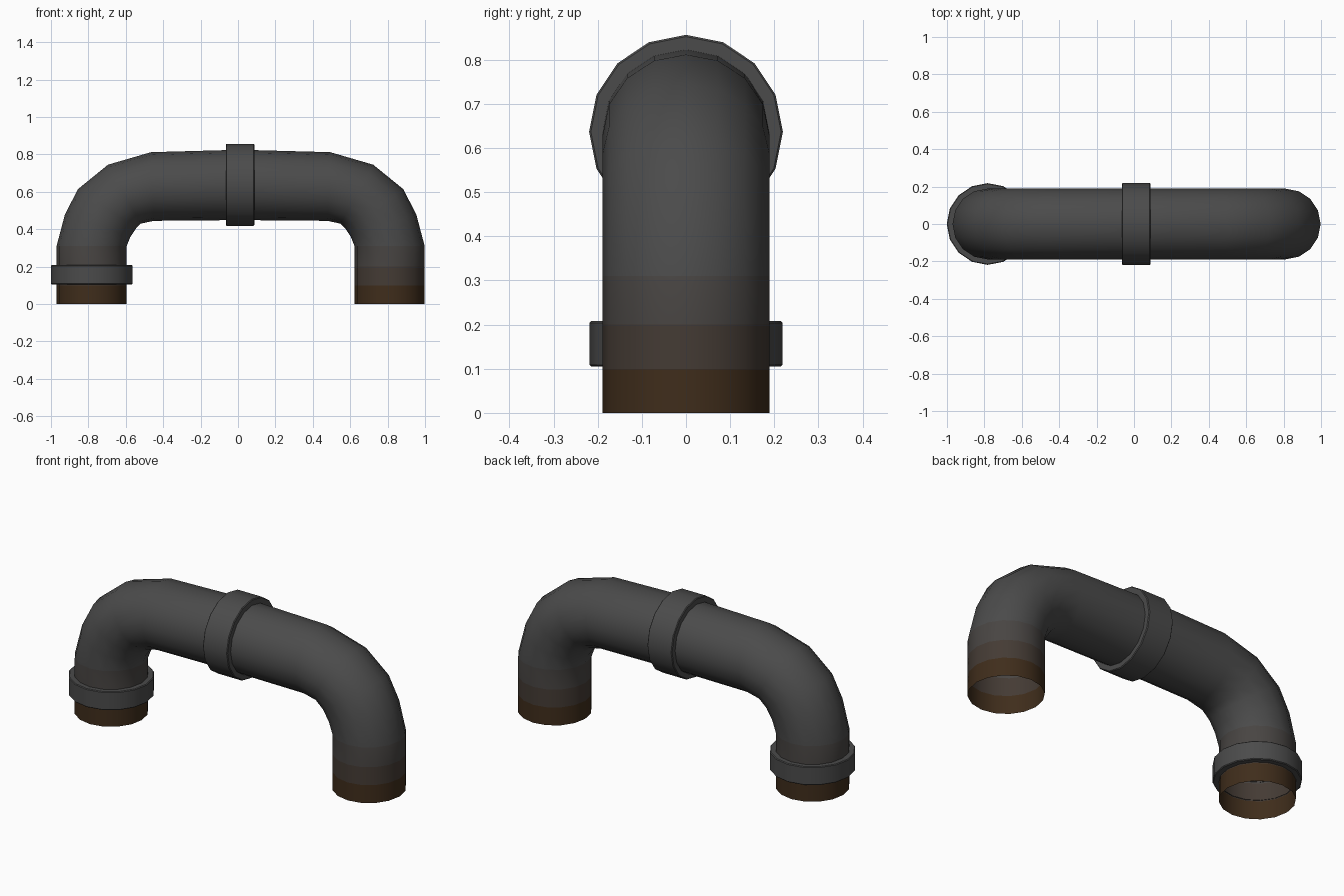
import bpy, math
from mathutils import Vector

if "Cube" in bpy.data.objects:
    bpy.data.objects.remove(bpy.data.objects["Cube"])

SIDES = 16


def material(name, rgb):
    m = bpy.data.materials.new(name)
    m.diffuse_color = (*rgb, 1)
    m.use_nodes = True
    m.node_tree.nodes["Principled BSDF"].inputs["Base Color"].default_value = m.diffuse_color
    return m


grey = (0.07, 0.07, 0.07)
rust = (0.05, 0.026, 0.011)


def blend(t):
    return [g + (r - g) * t for g, r in zip(grey, rust)]


# dark metal first, then increasingly rusty shades for the pipe feet
mats = [material("dark_metal", grey)] + [
    material(f"rust_{i}", blend(t)) for i, t in enumerate((0.25, 0.6, 1.0), 1)]


def tube(name, rings, shades=None):
    """Skin a list of (outer point, inner point, y radius) rings in the xz plane."""
    verts, faces = [], []
    for outer, inner, ry in rings:
        o, i = Vector((outer[0], 0, outer[1])), Vector((inner[0], 0, inner[1]))
        centre, half = (o + i) / 2, (o - i) / 2
        for k in range(SIDES):
            a = math.tau * k / SIDES
            verts.append(centre + half * math.cos(a) + Vector((0, ry * math.sin(a), 0)))
    for r in range(len(rings) - 1):
        for k in range(SIDES):
            n = (k + 1) % SIDES
            faces.append((r * SIDES + k, r * SIDES + n,
                          (r + 1) * SIDES + n, (r + 1) * SIDES + k))
    me = bpy.data.meshes.new(name)
    me.from_pydata(verts, [], faces)
    for m in mats:
        me.materials.append(m)
    if shades:
        for p in me.polygons:
            p.material_index = shades[p.index // SIDES]
    ob = bpy.data.objects.new(name, me)
    bpy.context.collection.objects.link(ob)
    bpy.ops.object.select_all(action='DESELECT')
    ob.select_set(True)
    bpy.context.view_layer.objects.active = ob
    # consistent outward normals, then smooth with sharp collar rims
    if sum(p.normal.dot(p.center - verts_mid(rings, p.index // SIDES))
           for p in me.polygons) < 0:
        me.flip_normals()
    bpy.ops.object.shade_smooth_by_angle(angle=math.radians(40))
    return ob


def verts_mid(rings, r):
    pts = [Vector((p[0], 0, p[1])) for ring in rings[r:r + 2] for p in ring[:2]]
    return sum(pts, Vector()) / 4


# bent pipe: outer and inner edge of the bend for each ring, left side
R = 0.189
bend = [((-0.97, z), (-0.595, z)) for z in (0, 0.1, 0.2, 0.31)] + [
    ((-0.925, 0.48), (-0.575, 0.36)),
    ((-0.855, 0.615), (-0.545, 0.405)),
    ((-0.695, 0.745), (-0.52, 0.43)),
    ((-0.465, 0.812), (-0.45, 0.445))]
left = [(o, i, R) for o, i in bend]
SHIFT = 0.028  # the right leg stands slightly further out
right = [((-o[0] + SHIFT, o[1]), (-i[0] + SHIFT, i[1]), R) for o, i in reversed(bend)]
middle = [((0.01, 0.825), (0.01, 0.449), R)]
tube("bent_pipe", left + middle + right,
     [3, 2, 1] + [0] * 10 + [1, 2, 3])


# collars: profile of (distance along axis, radius) with softened corners
def profile(a, b, r):
    c = 0.004
    return [(a, 0.185), (a, r - c), (a + c, r), (b - c, r), (b, r - c), (b, 0.185)]


X, Z = -0.7825, 0.637
tube("foot_collar", [((X - r, z), (X + r, z), r) for z, r in profile(0.105, 0.208, 0.2185)])
tube("middle_collar", [((x, Z + r), (x, Z - r), r) for x, r in profile(-0.065, 0.087, 0.2195)])
